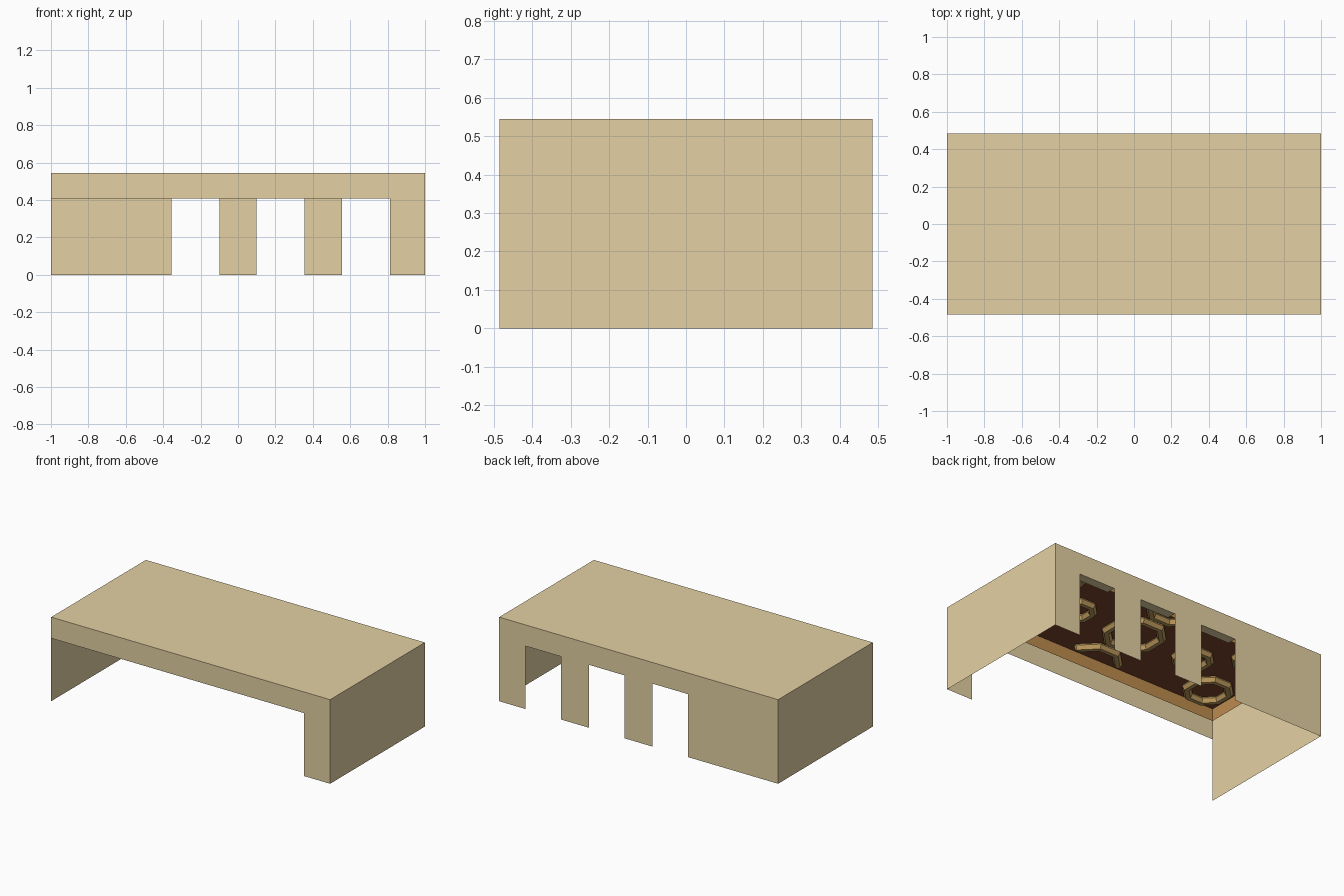
import bpy, bmesh, math

if "Cube" in bpy.data.objects:
    bpy.data.objects.remove(bpy.data.objects["Cube"])

W, D, H = 1.0, 0.485, 0.545      # half width, half depth, height
LINTEL = 0.408                   # underside of the openings
IX, IY, SKIRT = 0.915, 0.385, 0.455   # inner ceiling tray


def srgb(r, g, b):
    def f(c):
        c /= 255
        return c / 12.92 if c <= 0.04045 else ((c + 0.055) / 1.055) ** 2.4
    return (f(r), f(g), f(b), 1)


def material(name, col):
    m = bpy.data.materials.new(name)
    m.diffuse_color = srgb(*col)
    m.use_nodes = True
    m.node_tree.nodes["Principled BSDF"].inputs["Base Color"].default_value = m.diffuse_color
    return m


TAN = material("sand_tan", (228, 209, 163))
BROWN = material("warm_brown", (188, 139, 78))
DARK = material("dark_brown", (124, 68, 42))
GOLD = material("old_gold", (192, 157, 94))


def finish(bm, name, mat):
    me = bpy.data.meshes.new(name)
    bm.to_mesh(me)
    bm.free()
    ob = bpy.data.objects.new(name, me)
    me.materials.append(mat)
    bpy.context.collection.objects.link(ob)
    return ob


def sheet(name, mat, polys):
    bm = bmesh.new()
    for p in polys:
        bm.faces.new([bm.verts.new(v) for v in p])
    return finish(bm, name, mat)


def wall_y(y, outline):
    pts = [(x, y, z) for x, z in outline]
    return pts if y < 0 else pts[::-1]


def wall_x(x, hy, z0, z1):
    pts = [(x, -hy, z0), (x, hy, z0), (x, hy, z1), (x, -hy, z1)]
    return pts if x > 0 else pts[::-1]


def flat(x0, x1, y0, y1, z, down=False):
    pts = [(x0, y0, z), (x1, y0, z), (x1, y1, z), (x0, y1, z)]
    return pts[::-1] if down else pts


# roof and end walls
sheet("roof", TAN, [flat(-W, W, -D, D, H)])
for s, n in ((-1, "left_wall"), (1, "right_wall")):
    sheet(n, TAN, [wall_x(s * W, D, 0, H)])

# front wall: a header with one short leg on the right
sheet("front_wall", TAN, [wall_y(-D, [(-W, LINTEL), (0.812, LINTEL), (0.812, 0),
                                      (W, 0), (W, H), (-W, H)])])

# back wall with three doorways
openings = [(-0.355, -0.10), (0.10, 0.355), (0.555, 0.812)]
outline = [(-W, 0)]
for a, b in openings:
    outline += [(a, 0), (a, LINTEL), (b, LINTEL), (b, 0)]
outline += [(W, 0), (W, H), (-W, H)]
sheet("back_wall", TAN, [wall_y(D, outline)])
sheet("doorway_soffits", TAN,
      [flat(a, b, D - 0.06, D, LINTEL, True) for a, b in openings])

# ceiling tray: dark panel with a brown inward-facing border
PANEL = H - 0.01
sheet("ceiling_panel", DARK, [flat(-IX, IX, -IY, IY, PANEL, True)])
border = [wall_x(s * IX, IY, SKIRT, PANEL)[::-1] for s in (-1, 1)]
border += [wall_y(s * IY, [(-IX, SKIRT), (IX, SKIRT), (IX, PANEL), (-IX, PANEL)])[::-1]
           for s in (-1, 1)]
sheet("ceiling_border", BROWN, border)


# eight-sided ceiling mouldings
def ring(name, cx, cy, r, tube=0.028, minor=6):
    bm = bmesh.new()
    loops = []
    for i in range(8):
        a = math.tau * (i + 0.5) / 8
        loop = []
        for j in range(minor):
            t = math.tau * j / minor
            rr = r - tube + tube * math.cos(t)
            loop.append(bm.verts.new((cx + rr * math.cos(a), cy + rr * math.sin(a),
                                      PANEL - 0.012 + tube * math.sin(t))))
        loops.append(loop)
    for i in range(8):
        p, q = loops[i], loops[(i + 1) % 8]
        for j in range(minor):
            k = (j + 1) % minor
            bm.faces.new((p[j], q[j], q[k], p[k]))
    # trim at the border and at the panel
    cuts = [((0, 0, PANEL), (0, 0, 1))]
    if abs(cy) + r > IY:
        s = math.copysign(1, cy)
        cuts.append(((0, s * 0.33, 0), (0, s, 0)))
    for co, no in cuts:
        bmesh.ops.bisect_plane(bm, geom=bm.verts[:] + bm.edges[:] + bm.faces[:],
                               plane_co=co, plane_no=no, clear_outer=True)
    # close the cut ends of the half rings
    if len(cuts) > 1:
        bmesh.ops.holes_fill(bm, edges=[e for e in bm.edges if e.is_boundary], sides=12)
    bmesh.ops.recalc_face_normals(bm, faces=bm.faces[:])
    finish(bm, name, GOLD)


ring("centre_ring", 0, 0, 0.195)
for s in (-1, 1):
    ring("side_ring", s * 0.44, 0, 0.13)
    ring("half_ring", 0, s * IY, 0.19)
    for t in (-1, 1):
        ring("corner_ring", s * 0.74, t * 0.22, 0.155)
